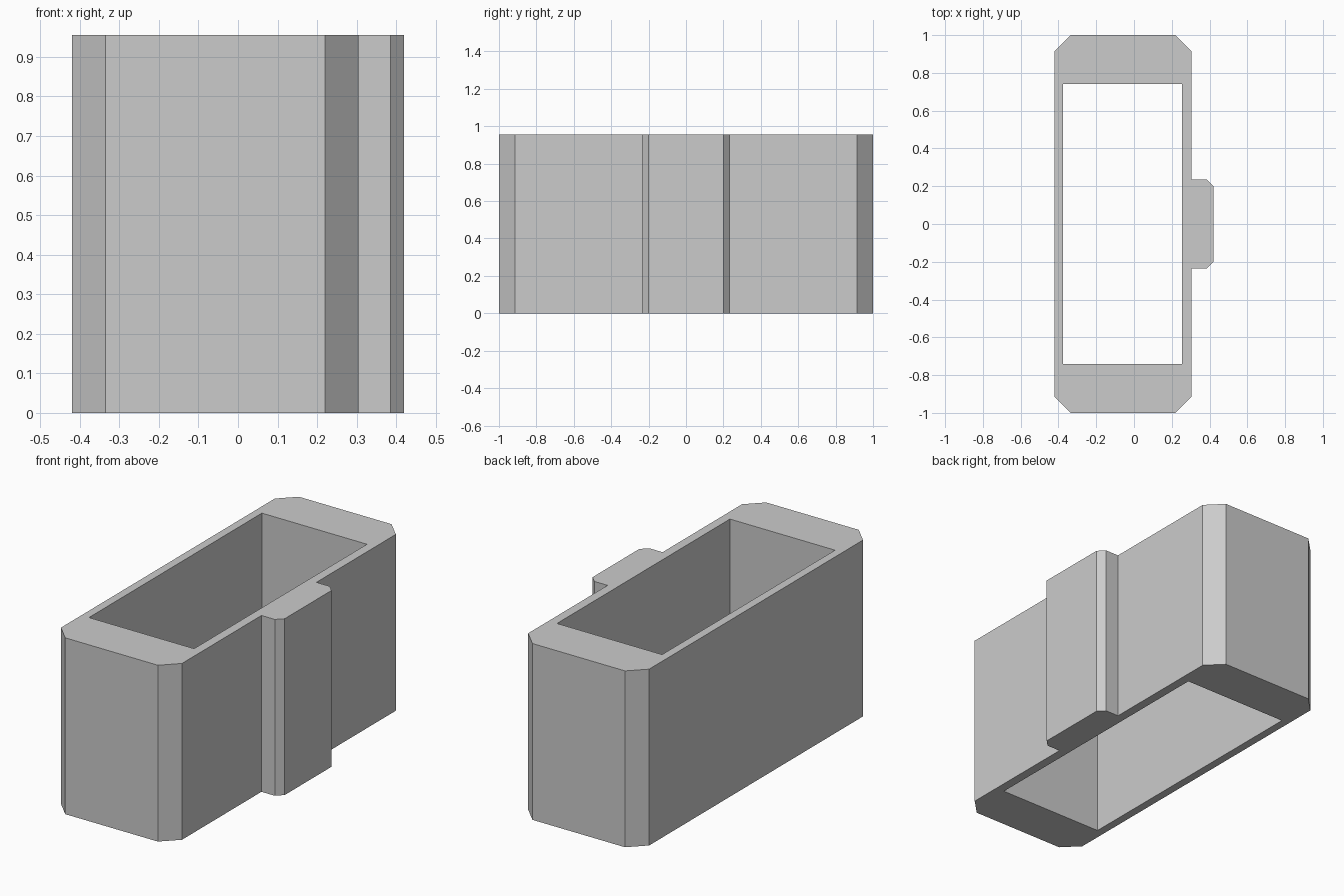
import bpy
import bmesh

cube = bpy.data.objects.get("Cube")
if cube:
    bpy.data.objects.remove(cube, do_unlink=True)

HEIGHT = 0.955

grey = bpy.data.materials.new("plain grey")
grey.use_nodes = True
colour = (0.6, 0.6, 0.6, 1)
grey.diffuse_color = colour
grey.node_tree.nodes["Principled BSDF"].inputs["Base Color"].default_value = colour


def mirrored(half):
    """Close a half outline by mirroring it front to back."""
    return half + [(x, -y) for x, y in reversed(half)]


def add_loop(bm, points):
    verts = [bm.verts.new((x, y, 0)) for x, y in points]
    return [bm.edges.new((a, b)) for a, b in zip(verts, verts[1:] + verts[:1])]


# Chamfered outer outline with the side rail, and the rectangular opening
outer = mirrored([(-0.42, 0.915), (-0.335, 1), (0.22, 1), (0.305, 0.915),
                  (0.305, 0.235), (0.385, 0.235), (0.42, 0.2)])
opening = mirrored([(-0.375, 0.74), (0.255, 0.74)])

# Fill between the loops and extrude upward into an open sleeve
bm = bmesh.new()
edges = add_loop(bm, outer) + add_loop(bm, opening)
bmesh.ops.triangle_fill(bm, edges=edges, use_beauty=True)
result = bmesh.ops.extrude_face_region(bm, geom=bm.faces[:], use_keep_orig=True)
top = [g for g in result["geom"] if isinstance(g, bmesh.types.BMVert)]
bmesh.ops.translate(bm, verts=top, vec=(0, 0, HEIGHT))
bmesh.ops.recalc_face_normals(bm, faces=bm.faces[:])

mesh = bpy.data.meshes.new("sleeve_with_side_rail")
bm.to_mesh(mesh)
bm.free()
mesh.materials.append(grey)
sleeve = bpy.data.objects.new("sleeve_with_side_rail", mesh)
bpy.context.collection.objects.link(sleeve)
